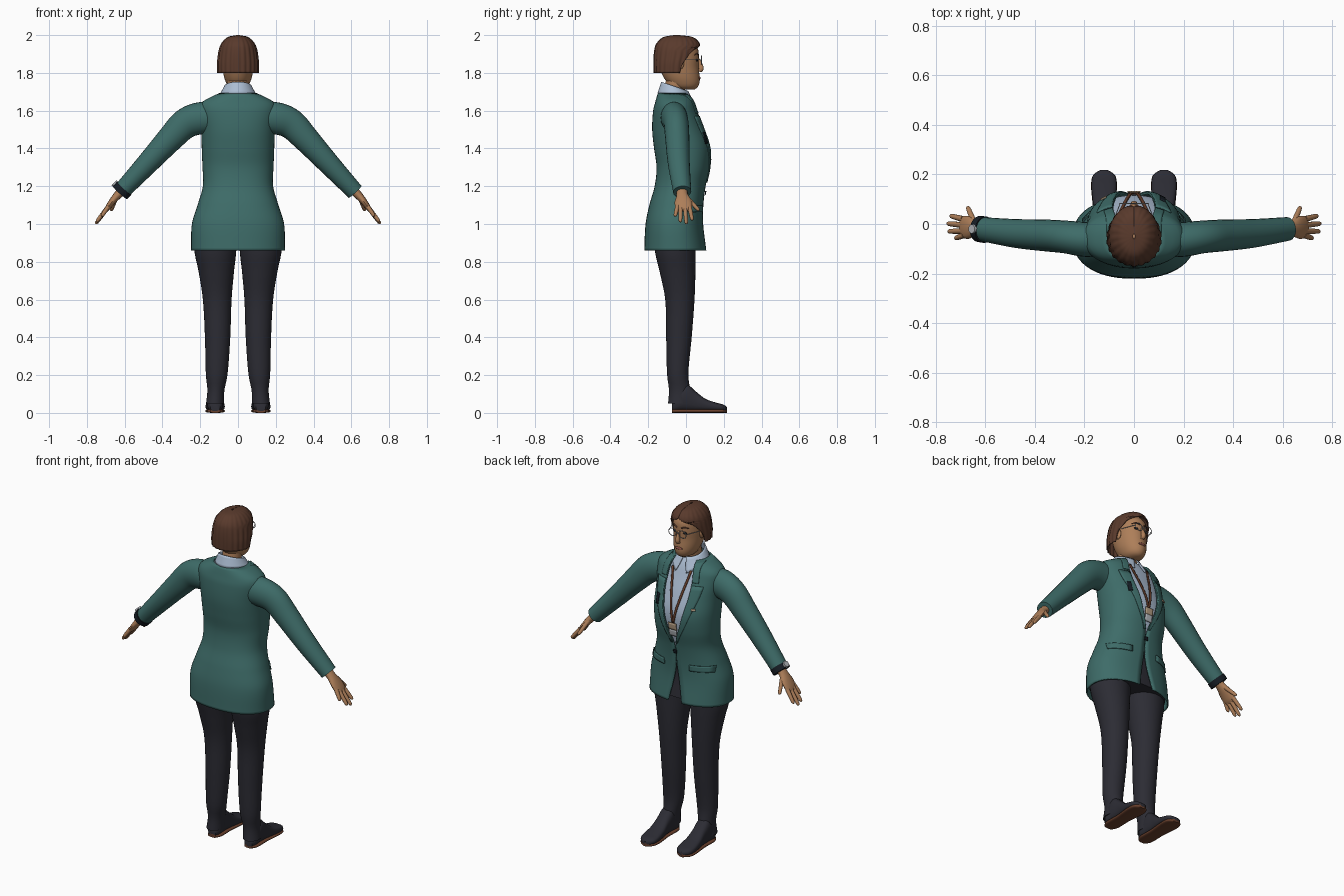
import bpy, bmesh
from math import sin, cos, asin, pi, radians, copysign
from mathutils import Vector

cube = bpy.data.objects.get("Cube")
if cube:
    bpy.data.objects.remove(cube, do_unlink=True)


def material(name, *rgb):
    m = bpy.data.materials.new(name)
    m.use_nodes = True
    m.diffuse_color = (*rgb, 1)
    bsdf = next(n for n in m.node_tree.nodes if n.type == 'BSDF_PRINCIPLED')
    bsdf.inputs["Base Color"].default_value = (*rgb, 1)
    bsdf.inputs["Roughness"].default_value = 0.7
    return m


SKIN = material("skin", .42, .21, .10)
HAIR = material("brown hair", .10, .042, .025)
TEAL = material("teal cloth", .048, .15, .14)
DARK = material("charcoal cloth", .025, .025, .034)
SHIRT = material("pale blue cotton", .42, .52, .66)
LEATHER = material("brown leather", .14, .05, .025)
METAL = material("grey metal", .45, .47, .50)
BLACK = material("black plastic", .008, .012, .018)
TAN = material("tan card", .45, .33, .22)
LIPS = material("lips", .25, .08, .06)


# ---- helpers ----
def sample(keys, t):
    """Smooth curve through keys whose first entry is the parameter."""
    def slope(i, j):
        a, b = keys[max(i - 1, 0)], keys[min(i + 1, len(keys) - 1)]
        return (b[j] - a[j]) / (b[0] - a[0])
    i = 0
    while i < len(keys) - 2 and t > keys[i + 1][0]:
        i += 1
    a, b = keys[i], keys[i + 1]
    h = b[0] - a[0]
    u = min(max((t - a[0]) / h, 0), 1)
    return [a[j] * (1 + 2 * u) * (1 - u) ** 2 + b[j] * u * u * (3 - 2 * u)
            + h * u * (1 - u) * (slope(i, j) * (1 - u) - slope(i + 1, j) * u)
            for j in range(1, len(a))]


def spread(a, b, n):
    return [a + (b - a) * i / n for i in range(n + 1)]


def finish(name, bm, mat, mirror=False, thick=0):
    bmesh.ops.recalc_face_normals(bm, faces=bm.faces)
    mesh = bpy.data.meshes.new(name)
    bm.to_mesh(mesh)
    bm.free()
    mesh.materials.append(mat)
    mesh.shade_smooth()
    mesh.set_sharp_from_angle(angle=radians(45))
    ob = bpy.data.objects.new(name, mesh)
    bpy.context.collection.objects.link(ob)
    if thick:
        s = ob.modifiers.new("thickness", 'SOLIDIFY')
        s.thickness, s.offset = thick, 0
    if mirror:
        ob.modifiers.new("mirror", 'MIRROR')
    return ob


def grid(name, rows, mat, wrap=True, **kw):
    """Skin rows of points; closed rows get end caps."""
    bm = bmesh.new()
    vs = [[bm.verts.new(p) for p in row] for row in rows]
    n = len(rows[0])
    for r, q in zip(vs, vs[1:]):
        for i in range(n if wrap else n - 1):
            j = (i + 1) % n
            bm.faces.new((r[i], r[j], q[j], q[i]))
    if wrap:
        bm.faces.new(vs[0])
        bm.faces.new(vs[-1])
    return finish(name, bm, mat, **kw)


def oval(a, z, w, back, front, off=0, p=1, cx=0):
    """Point on a level oval; angle 0 is the face side."""
    s, c = sin(a), cos(a)
    return Vector((cx + (w + off) * copysign(abs(s) ** p, s),
                   (back + front) / 2 + ((front - back) / 2 + off) * copysign(abs(c) ** p, c), z))


def stack(name, keys, mat, n=24, seg=32, **kw):
    rows = []
    for z in spread(keys[0][0], keys[-1][0], n):
        w, back, front, *cx = sample(keys, z)
        rows.append([oval(2 * pi * i / seg, z, w, back, front, cx=cx[0] if cx else 0) for i in range(seg)])
    return grid(name, rows, mat, **kw)


def tube(name, pts, mat, n=12, seg=16, ref=(0, 1, 0), **kw):
    """Round limb through (x, y, z, radius along ref, other radius)."""
    keys = [(i, *p) for i, p in enumerate(pts)]
    rows, last = [], len(pts) - 1
    for t in spread(0, last, n):
        k = sample(keys, t)
        ahead = Vector(sample(keys, min(t + .05, last))[:3])
        d = (ahead - Vector(sample(keys, max(t - .05, 0))[:3])).normalized()
        side = Vector(ref)
        side = (side - d * side.dot(d)).normalized()
        up = d.cross(side)
        rows.append([Vector(k[:3]) + side * k[3] * cos(2 * pi * i / seg) + up * k[4] * sin(2 * pi * i / seg)
                     for i in range(seg)])
    return grid(name, rows, mat, **kw)


def ball(name, loc, size, mat, **kw):
    bm = bmesh.new()
    bmesh.ops.create_uvsphere(bm, u_segments=16, v_segments=10, radius=1)
    for v in bm.verts:
        v.co = Vector(loc) + v.co * Vector(size)
    return finish(name, bm, mat, **kw)


# ---- jacket, shirt and hips share one body shape: z, half width, back, front ----
BODY = [(.86, .245, -.217, .105), (1.0, .24, -.21, .087), (1.1, .21, -.19, .088), (1.2, .182, -.162, .10),
        (1.3, .184, -.152, .122), (1.4, .188, -.165, .127), (1.5, .19, -.175, .10), (1.6, .20, -.17, .06),
        (1.64, .19, -.16, .045), (1.67, .14, -.152, .03), (1.69, .095, -.145, .015)]
GAP = [(.86, .045), (1.08, .004), (1.2, .004), (1.35, .05), (1.5, .08), (1.6, .082), (1.69, .068)]
POW = .88


def body(a, z, off=0):
    return oval(a, z, *sample(BODY, z), off=off, p=POW)


def body_angle(x, z):
    return asin(min(x / sample(BODY, z)[0], 1) ** (1 / POW))


def gap(z):
    return max(sample(GAP, z)[0], .003)


def jacket_row(z):
    a = body_angle(gap(z), z)
    return [body(t, z) for t in spread(a, 2 * pi - a, 56)]


def patch(name, mat, z0, z1, x0, x1, off=.006, n=14, cols=5, thick=.006, **kw):
    """Thin plate lying on the body front between two x bounds."""
    rows = []
    for z in spread(z0, z1, n):
        row = []
        for x in spread(x0(z), x1(z), cols):
            p = body(body_angle(abs(x), z), z, off)
            row.append(Vector((copysign(p.x, x), p.y, z)))
        rows.append(row)
    return grid(name, rows, mat, wrap=False, thick=thick, **kw)


def plate(name, mat, x, z, w, h, **kw):
    return patch(name, mat, z - h / 2, z + h / 2, lambda _: x - w / 2, lambda _: x + w / 2, n=4, **kw)


def body_stack(name, mat, z0, z1, off):
    grid(name, [[body(2 * pi * i / 40, z, off) for i in range(40)] for z in spread(z0, z1, 30)], mat)


grid("jacket", [jacket_row(z) for z in spread(.86, 1.69, 60)], TEAL, wrap=False, thick=.008)
body_stack("shirt", SHIRT, 1.1, 1.69, -.012)
body_stack("trouser_hips", DARK, .88, 1.13, -.014)
patch("lapels", TEAL, 1.22, 1.57, gap, lambda z: gap(z) + .012 + .05 * (z - 1.22) / .35, mirror=True)
patch("jacket_collar", TEAL, 1.585, 1.685, gap, lambda z: gap(z) + .035, mirror=True)
plate("pocket_flaps", TEAL, .14, 1.08, .12, .035, off=.008, mirror=True)
plate("breast_pocket_clip", BLACK, .11, 1.455, .02, .06, off=.009)
plate("lapel_pin", TAN, -.115, 1.445, .02, .012, off=.012)
plate("jacket_button", BLACK, 0, 1.165, .02, .02, off=.009)

# Lanyard and badge
strap = lambda z: .062 * (z - 1.34) / .3
patch("lanyard", LEATHER, 1.34, 1.64, lambda z: strap(z) - .006, lambda z: strap(z) + .006,
      off=-.004, cols=2, mirror=True)
plate("badge", TAN, 0, 1.325, .05, .04, off=.004)
plate("badge_lower", METAL, 0, 1.285, .046, .04, off=.004)

# Sleeves
ARM = [(.12, -.065, 1.56, .07, .08), (.2, -.062, 1.56, .07, .085), (.28, -.052, 1.53, .066, .08),
       (.36, -.046, 1.45, .064, .07), (.48, -.038, 1.32, .058, .058), (.62, -.02, 1.17, .048, .046)]
tube("sleeves", ARM, TEAL, n=30, seg=24, mirror=True)

# Hands
tube("palms", [(.60, -.022, 1.19, .03, .026), (.635, -.02, 1.155, .03, .022), (.665, -.015, 1.12, .045, .018),
               (.69, -.012, 1.085, .044, .014), (.7, -.012, 1.07, .036, .008)], SKIN, mirror=True)
FINGERS = [("index", .69, .02, 1.085, .742, .033, 1.02), ("middle", .695, -.004, 1.08, .754, .002, 1.0),
           ("ring", .692, -.028, 1.085, .75, -.03, 1.01), ("little", .685, -.045, 1.095, .722, -.058, 1.04),
           ("thumb", .645, .005, 1.14, .672, .07, 1.07)]
for name, *c in FINGERS:
    a, b = Vector(c[:3]), Vector(c[3:])
    tube(name + "_fingers", [(*a.lerp(b, t), r, r) for t, r in ((0, .012), (.5, .011), (.9, .009), (1, .002))],
         SKIN, n=9, seg=10, ref=(.3, .9, .1), mirror=True)

# Wristwatch
tube("watch_strap", [(-.603, -.023, 1.19, .054, .052), (-.625, -.02, 1.166, .053, .051)], BLACK, n=2, seg=24)
tube("watch_dial", [(-.642, -.02, 1.204, .02, .02), (-.656, -.02, 1.218, .018, .018)], METAL, n=2)

# Trouser legs: z, half width, back, front, centre
LEG = [(.05, .047, -.095, .02, .122), (.12, .045, -.09, .022, .117), (.2, .057, -.1, .012, .113),
       (.4, .067, -.105, .03, .108), (.6, .076, -.11, .045, .11), (.75, .094, -.14, .05, .115),
       (.86, .111, -.165, .05, .12), (1.0, .112, -.17, .05, .118)]
stack("trouser_legs", LEG, DARK, n=36, mirror=True)

# Shoes: y, half width, top height
SHOE = [(-.075, .025, .05), (-.05, .041, .09), (0, .043, .15), (.05, .042, .115), (.1, .047, .076),
        (.16, .051, .054), (.2, .042, .043), (.218, .014, .03)]


def shoe(name, mat, low, height, grow):
    rows = []
    for y in spread(SHOE[0][0], SHOE[-1][0], 24):
        w, top = sample(SHOE, y)
        top = height or top
        row = []
        for i in range(20):
            s, c = sin(pi * i / 10), cos(pi * i / 10)
            row.append((.121 + (w + grow) * copysign(abs(c) ** .7, c), y,
                        (low + top) / 2 + (top - low) / 2 * copysign(abs(s) ** .7, s)))
        rows.append(row)
    grid(name, rows, mat, mirror=True)


shoe("shoes", DARK, .01, None, 0)
shoe("shoe_soles", LEATHER, 0, .02, .001)

# Neck and head
tube("neck", [(0, -.075, 1.64, .055, .055), (0, -.06, 1.71, .054, .054), (0, -.045, 1.79, .056, .056)], SKIN)
stack("head", [(1.712, .03, -.05, .045), (1.725, .05, -.075, .062), (1.75, .064, -.1, .072),
               (1.78, .074, -.12, .072), (1.83, .082, -.14, .067), (1.88, .085, -.145, .068),
               (1.93, .08, -.14, .062), (1.97, .055, -.11, .03)], SKIN)
tube("nose", [(0, .062, 1.875, .008, .008), (0, .075, 1.85, .009, .01), (0, .08, 1.822, .014, .014),
              (0, .07, 1.808, .01, .008)], SKIN, ref=(1, 0, 0))
ball("lips", (0, .069, 1.774), (.024, .009, .008), LIPS)
ball("eyes", (.033, .058, 1.868), (.014, .006, .007), BLACK, mirror=True)
ball("ears", (.086, -.03, 1.85), (.01, .02, .03), SKIN, mirror=True)
tube("eyebrows", [(.014, .066, 1.895, .004, .004), (.035, .06, 1.902, .004, .004),
                  (.056, .046, 1.895, .002, .002)], HAIR, seg=8, mirror=True)

# Glasses
rim = [(.033 + .025 * cos(a), .082, 1.868 + .022 * sin(a), .002, .002) for a in spread(0, 2 * pi, 16)]
tube("glasses_rims", rim, METAL, n=32, seg=6, mirror=True)
tube("glasses_bridge", [(-.009, .083, 1.872, .002, .002), (.009, .083, 1.872, .002, .002)], METAL, n=2, seg=6)
tube("glasses_arms", [(.057, .08, 1.872, .002, .002), (.088, .0, 1.872, .002, .002)],
     METAL, n=2, seg=6, ref=(0, 0, 1), mirror=True)

# Bobbed hair: z, half width, back, front, opening angle
BOB = [(1.8, .107, -.167, .045, 75), (1.85, .108, -.168, .052, 68), (1.89, .104, -.167, .066, 58),
       (1.925, .098, -.163, .072, 40), (1.947, .09, -.157, .072, 5), (1.97, .074, -.14, .058, 0),
       (1.99, .046, -.11, .025, 0), (1.998, .004, -.06, -.04, 0)]
rows = []
for t in spread(0, pi / 2, 32):
    z = 1.8 + .198 * sin(t)
    w, back, front, opening = sample(BOB, z)
    a0 = radians(max(opening, 0))
    rows.append([oval(a, z, w, back, front, off=.02 * w * cos(22 * a)) for a in spread(a0, 2 * pi - a0, 88)])
grid("hair", rows, HAIR, wrap=False, thick=.005)

# Shirt collar with pointed fronts
rows = []
for t in spread(0, 1, 5):
    row = []
    for a in spread(.12 + .25 * (1 - t), 2 * pi - .12 - .25 * (1 - t), 40):
        f = (1 + cos(a)) / 2
        z = (1.69 - .075 * f ** 3) * (1 - t) + (1.752 - .05 * f) * t
        row.append(oval(a, z, .095 - .025 * t, -.148 + .02 * t, .055 - .045 * t))
    rows.append(row)
grid("shirt_collar", rows, SHIRT, wrap=False, thick=.006)
